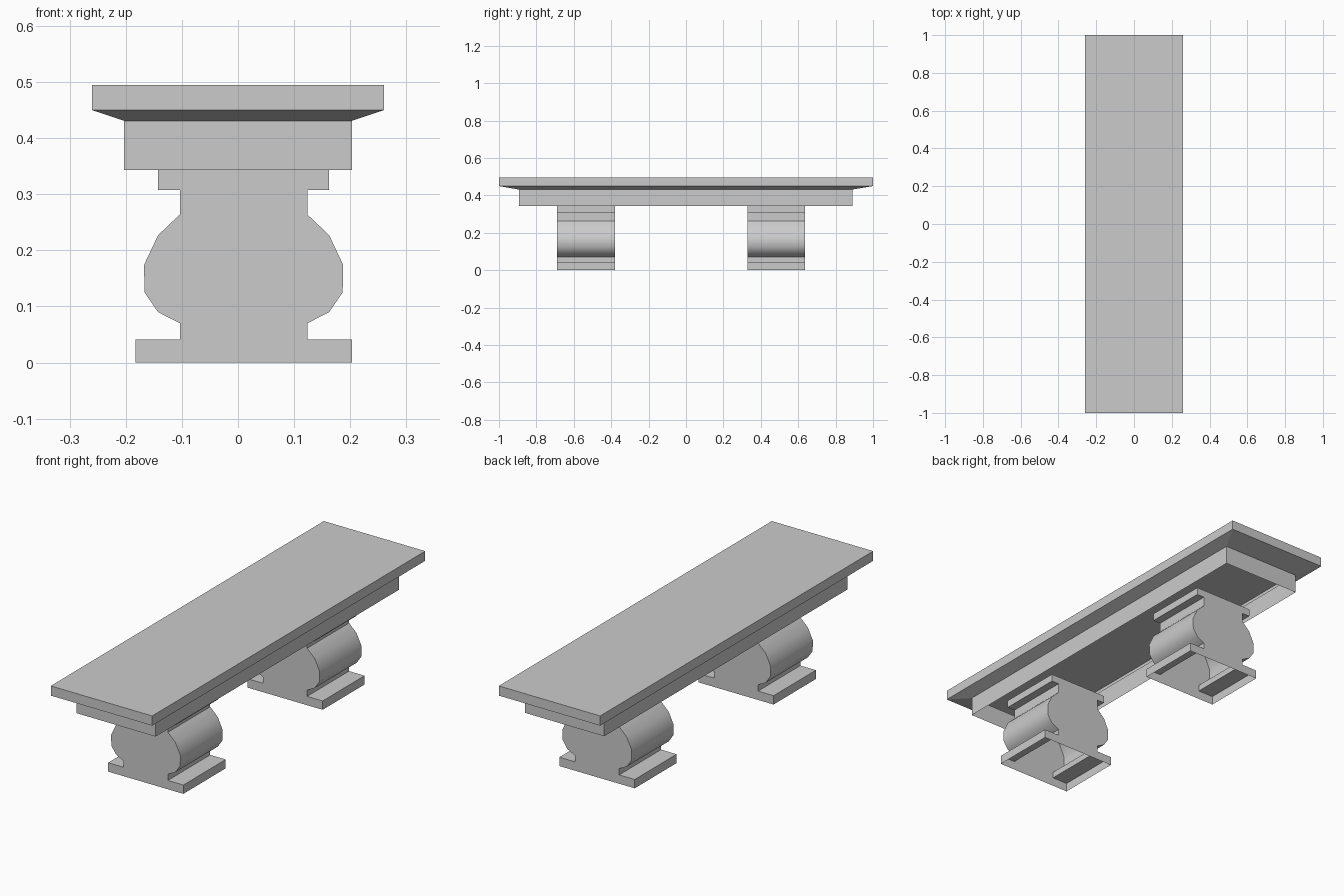
import bpy, bmesh

if "Cube" in bpy.data.objects:
    bpy.data.objects.remove(bpy.data.objects["Cube"])


def finish(bm, name, angle=None):
    bmesh.ops.recalc_face_normals(bm, faces=bm.faces)
    mesh = bpy.data.meshes.new(name)
    bm.to_mesh(mesh)
    bm.free()
    obj = bpy.data.objects.new(name, mesh)
    bpy.context.collection.objects.link(obj)
    if angle is not None:
        bpy.ops.object.select_all(action='DESELECT')
        obj.select_set(True)
        bpy.context.view_layer.objects.active = obj
        bpy.ops.object.shade_smooth_by_angle(angle=angle)
    return obj


# Bench top: stacked rectangles (half width, y min, y max, z), hollow underneath
def bench_top():
    levels = [(0.26, -1.0, 1.0, 0.495), (0.26, -1.0, 1.0, 0.45),
              (0.203, -0.893, 0.889, 0.431), (0.203, -0.893, 0.889, 0.343)]
    bm = bmesh.new()
    rings = [[bm.verts.new(p) for p in ((-w, a, z), (w, a, z), (w, b, z), (-w, b, z))]
             for w, a, b, z in levels]
    bm.faces.new(rings[0])
    for upper, lower in zip(rings, rings[1:]):
        for i in range(4):
            j = (i + 1) % 4
            bm.faces.new((upper[i], lower[i], lower[j], upper[j]))
    return finish(bm, "bench_top")


# Leg: half profile (half width, z) mirrored about the leg's centre line,
# extruded along y and left open where it meets the ground and the top
HALF = [(0.193, 0.0), (0.193, 0.041), (0.1135, 0.041), (0.1135, 0.07),
        (0.1525, 0.09), (0.1765, 0.125), (0.1775, 0.174), (0.1525, 0.227),
        (0.1135, 0.264), (0.1135, 0.308), (0.1525, 0.308), (0.1525, 0.343)]


def leg(name, y0, y1, cx=0.01):
    bm = bmesh.new()
    outline = [(cx + w, z) for w, z in HALF] + [(cx - w, z) for w, z in reversed(HALF)]
    front = [bm.verts.new((x, y0, z)) for x, z in outline]
    back = [bm.verts.new((x, y1, z)) for x, z in outline]
    bm.faces.new(front)
    bm.faces.new(back[::-1])
    n, h = len(outline), len(HALF)
    for i in range(n):
        if i in (h - 1, n - 1):
            continue
        j = (i + 1) % n
        bm.faces.new((front[i], back[i], back[j], front[j]))
    return finish(bm, name, angle=0.7)


bench_top()
leg("front_leg", -0.69, -0.38)
leg("back_leg", 0.33, 0.637)
